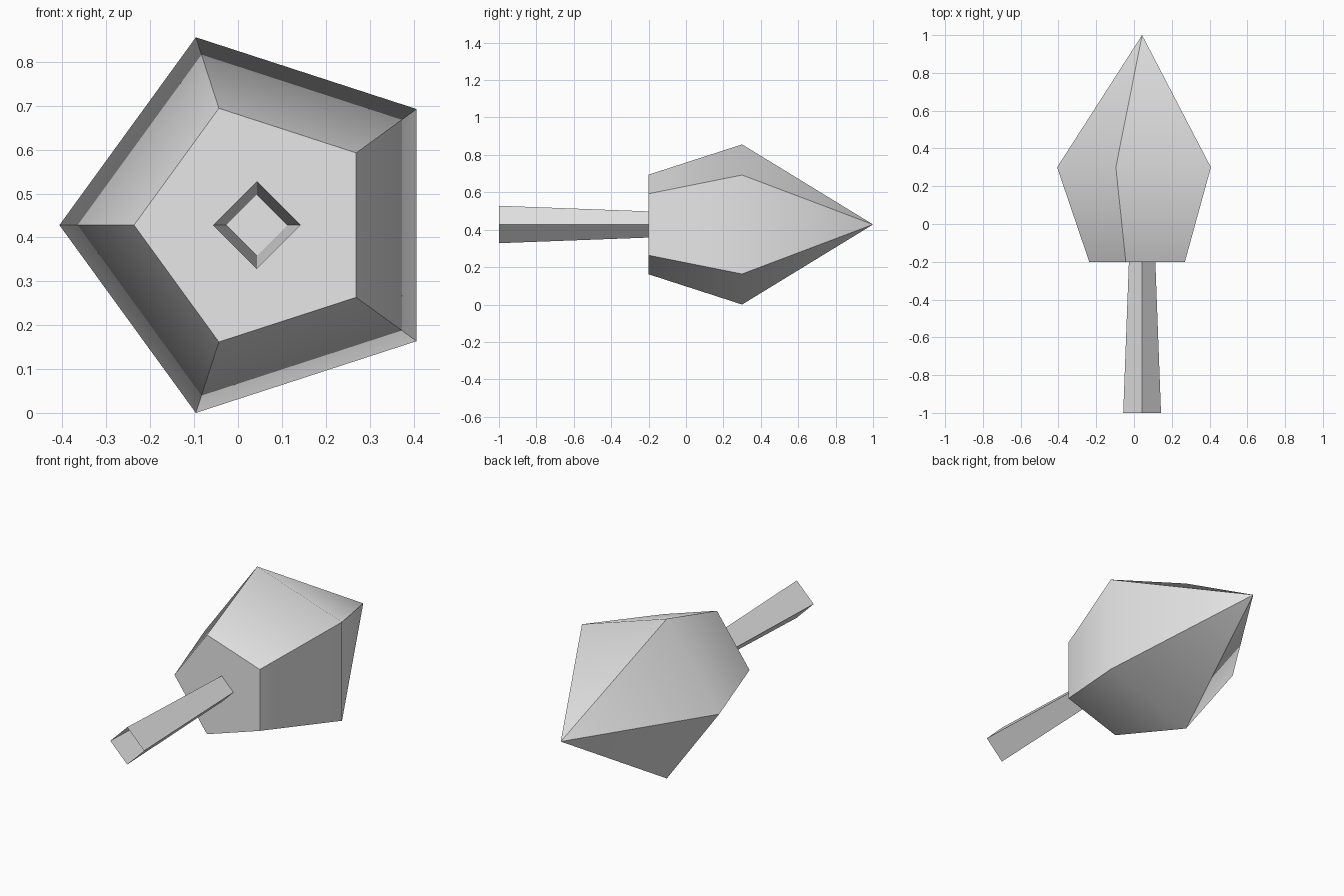
import bpy
import bmesh
from math import cos, sin, pi, radians

cube = bpy.data.objects.get("Cube")
if cube:
    bpy.data.objects.remove(cube, do_unlink=True)

# Single plain grey material
grey = bpy.data.materials.new("plain_grey")
grey.use_nodes = True
colour = (0.8, 0.8, 0.8, 1.0)
grey.diffuse_color = colour
grey.node_tree.nodes["Principled BSDF"].inputs["Base Color"].default_value = colour

RADIUS = 0.45
AXIS_X = RADIUS * (1 - cos(pi / 5)) / 2
AXIS_Z = RADIUS * sin(2 * pi / 5)


def loft(name, sides, sections, cap_front=False):
    """Join rings of (y, radius) along the y axis; radius 0 makes a point."""
    bm = bmesh.new()
    rings = []
    for y, r in sections:
        count = sides if r else 1
        rings.append([
            bm.verts.new((AXIS_X + r * cos(pi + 2 * pi * i / sides), y,
                          AXIS_Z + r * sin(pi + 2 * pi * i / sides)))
            for i in range(count)])
    for a, b in zip(rings, rings[1:]):
        for i in range(sides):
            j = (i + 1) % sides
            if len(b) == 1:
                bm.faces.new((b[0], a[j], a[i]))
            else:
                bm.faces.new((b[i], b[j], a[j], a[i]))
    if cap_front:
        bm.faces.new(rings[0])
    bm.normal_update()
    mesh = bpy.data.meshes.new(name)
    bm.to_mesh(mesh)
    bm.free()
    mesh.materials.append(grey)
    obj = bpy.data.objects.new(name, mesh)
    bpy.context.collection.objects.link(obj)
    # Smooth over the widest ring, sharp along the long edges
    bpy.ops.object.select_all(action='DESELECT')
    obj.select_set(True)
    bpy.context.view_layer.objects.active = obj
    bpy.ops.object.shade_smooth_by_angle(angle=radians(50))
    return obj


# Five-sided pointed head with a flat front
loft("head", 5, [(-0.2, 0.28), (0.3, RADIUS), (1.0, 0)], cap_front=True)

# Four-sided hollow shaft, open at its end
loft("shaft", 4, [(-1.0, 0.1), (-0.2, 0.07)])
